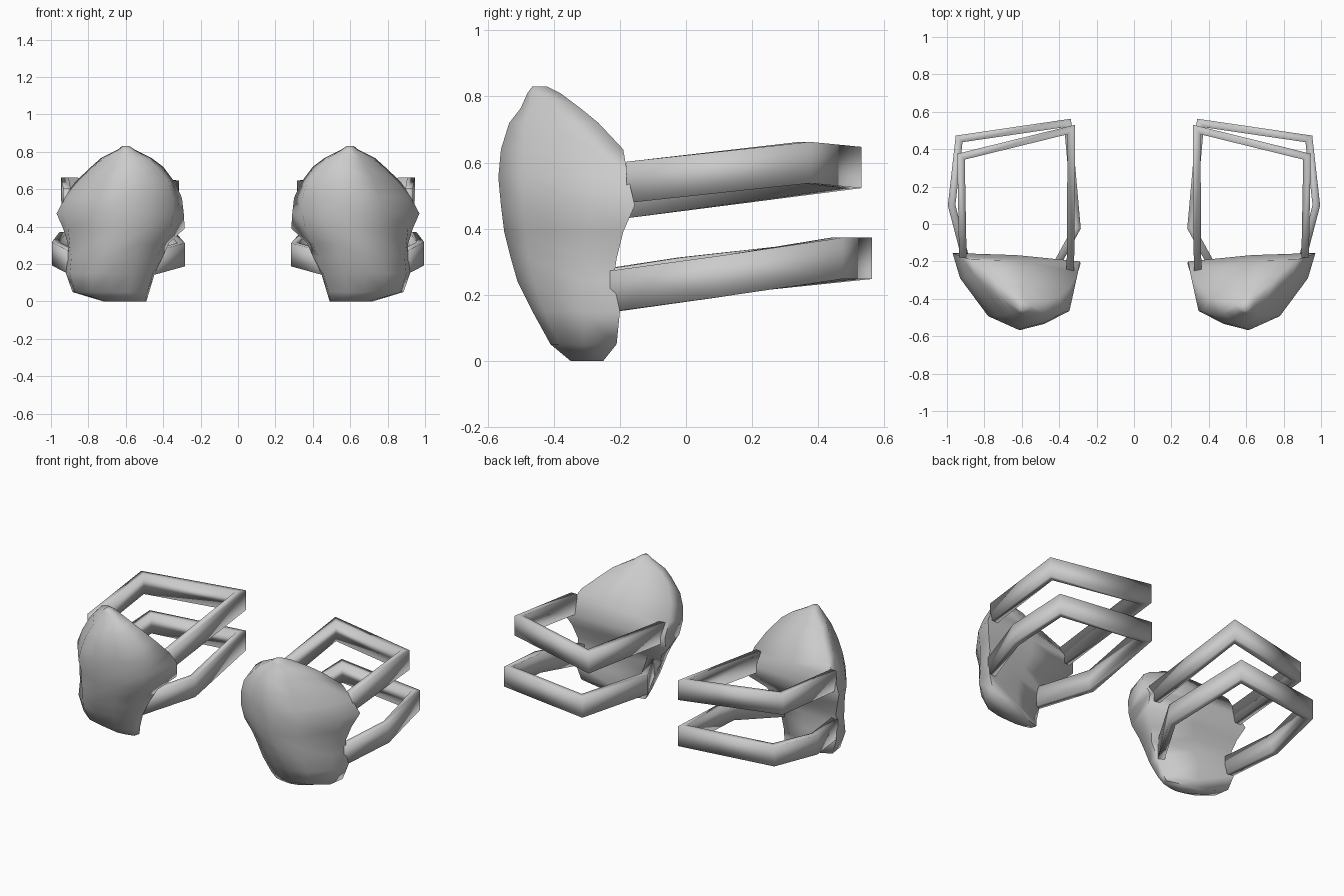
import bpy
import bmesh
from mathutils import Vector

cube = bpy.data.objects.get("Cube")
if cube:
    bpy.data.objects.remove(cube, do_unlink=True)

grey = bpy.data.materials.new("plain_grey")
grey.use_nodes = True
grey_colour = (0.6, 0.6, 0.6, 1.0)
grey.diffuse_color = grey_colour
grey.node_tree.nodes["Principled BSDF"].inputs["Base Color"].default_value = grey_colour


def loft(name, rings, side, angle):
    """Skin a list of equal closed rings, cap both ends, mirror by side."""
    bm = bmesh.new()
    loops = [[bm.verts.new((side * x, y, z)) for x, y, z in ring] for ring in rings]
    count = len(loops[0])
    for low, high in zip(loops, loops[1:]):
        for i in range(count):
            j = (i + 1) % count
            bm.faces.new((low[i], low[j], high[j], high[i]))
    bm.faces.new(loops[0])
    bm.faces.new(loops[-1])
    bmesh.ops.recalc_face_normals(bm, faces=bm.faces)
    mesh = bpy.data.meshes.new(name)
    bm.to_mesh(mesh)
    bm.free()
    mesh.materials.append(grey)
    obj = bpy.data.objects.new(name, mesh)
    bpy.context.collection.objects.link(obj)
    bpy.ops.object.select_all(action='DESELECT')
    obj.select_set(True)
    bpy.context.view_layer.objects.active = obj
    bpy.ops.object.shade_smooth_by_angle(angle=angle)


# Pad levels: height, inner x, outer x, inner back y, outer back y,
# crease inner x, crease outer x, crease inner y, crease outer y, front y
PAD_LEVELS = [
    (0, .49, .72, -.29, -.25, .5, .7, -.33, -.31, -.35),
    (.05, .475, .885, -.31, -.21, .485, .87, -.36, -.31, -.41),
    (.15, .445, .92, -.32, -.2, .455, .9, -.4, -.32, -.465),
    (.24, .4, .91, -.32, -.22, .43, .89, -.42, -.32, -.51),
    (.31, .37, .91, -.28, -.21, .4, .9, -.43, -.31, -.53),
    (.39, .285, .935, -.21, -.19, .36, .91, -.45, -.3, -.55),
    (.47, .29, .97, -.2, -.155, .345, .93, -.46, -.29, -.56),
    (.555, .3, .925, -.26, -.175, .345, .9, -.465, -.28, -.568),
    (.64, .34, .87, -.33, -.19, .37, .85, -.47, -.28, -.56),
    (.72, .4, .785, -.39, -.265, .44, .77, -.48, -.35, -.535),
    (.765, .46, .735, -.41, -.32, .48, .72, -.475, -.39, -.5),
    (.81, .55, .645, -.43, -.38, .555, .64, -.46, -.44, -.48),
    (.83, .58, .62, -.44, -.42, .585, .615, -.455, -.45, -.465),
]


def pad_ring(z, x_in, x_out, back_in, back_out, crease_in, crease_out, y_in, y_out, front):
    """Closed slice: slanted back, side walls, creases and domed front."""
    mid = (x_in + x_out) / 2
    back = (back_in + 3 * back_out) / 4
    return [
        (x_in, back_in, z), (mid, back, z), (x_out, back_out, z),
        (crease_out, y_out, z),
        ((crease_out + mid) / 2, (y_out + 3 * front) / 4, z),
        (mid, front, z),
        ((crease_in + mid) / 2, (y_in + 2 * front) / 3, z),
        (crease_in, y_in, z),
    ]


def strap_rings(path, height, thickness):
    """Rectangular band swept along a path with mitred corners."""
    points = [Vector(p) for p in path]
    rings = []
    for i, p in enumerate(points):
        before = (p - points[max(i - 1, 0)]).to_2d()
        after = (points[min(i + 1, len(points) - 1)] - p).to_2d()
        before = (before if i else after).normalized()
        after = (after if i < len(points) - 1 else before).normalized()
        tangent = (before + after).normalized()
        reach = thickness / 2 / max(tangent.dot(after), 0.5)
        off = Vector((-tangent.y, tangent.x, 0)) * reach
        up = Vector((0, 0, height / 2))
        rings.append([p - off - up, p + off - up, p + off + up, p - off + up])
    return rings


# Centre lines, from the outer pad edge round the back to the inner edge
UPPER_PATH = [(.915, -.18, .54), (.925, .36, .60), (.335, .505, .585), (.34, -.25, .485)]
LOWER_PATH = [(.89, -.225, .21), (.975, .10, .255), (.935, .455, .31),
              (.355, .54, .31), (.305, -.02, .25), (.465, -.31, .205)]

for label, side in (("left", 1), ("right", -1)):
    loft(label + "_pad_shell", [pad_ring(*row) for row in PAD_LEVELS], side, 1.4)
    loft(label + "_upper_strap", strap_rings(UPPER_PATH, 0.125, 0.04), side, 1.7)
    loft(label + "_lower_strap", strap_rings(LOWER_PATH, 0.125, 0.04), side, 1.7)
